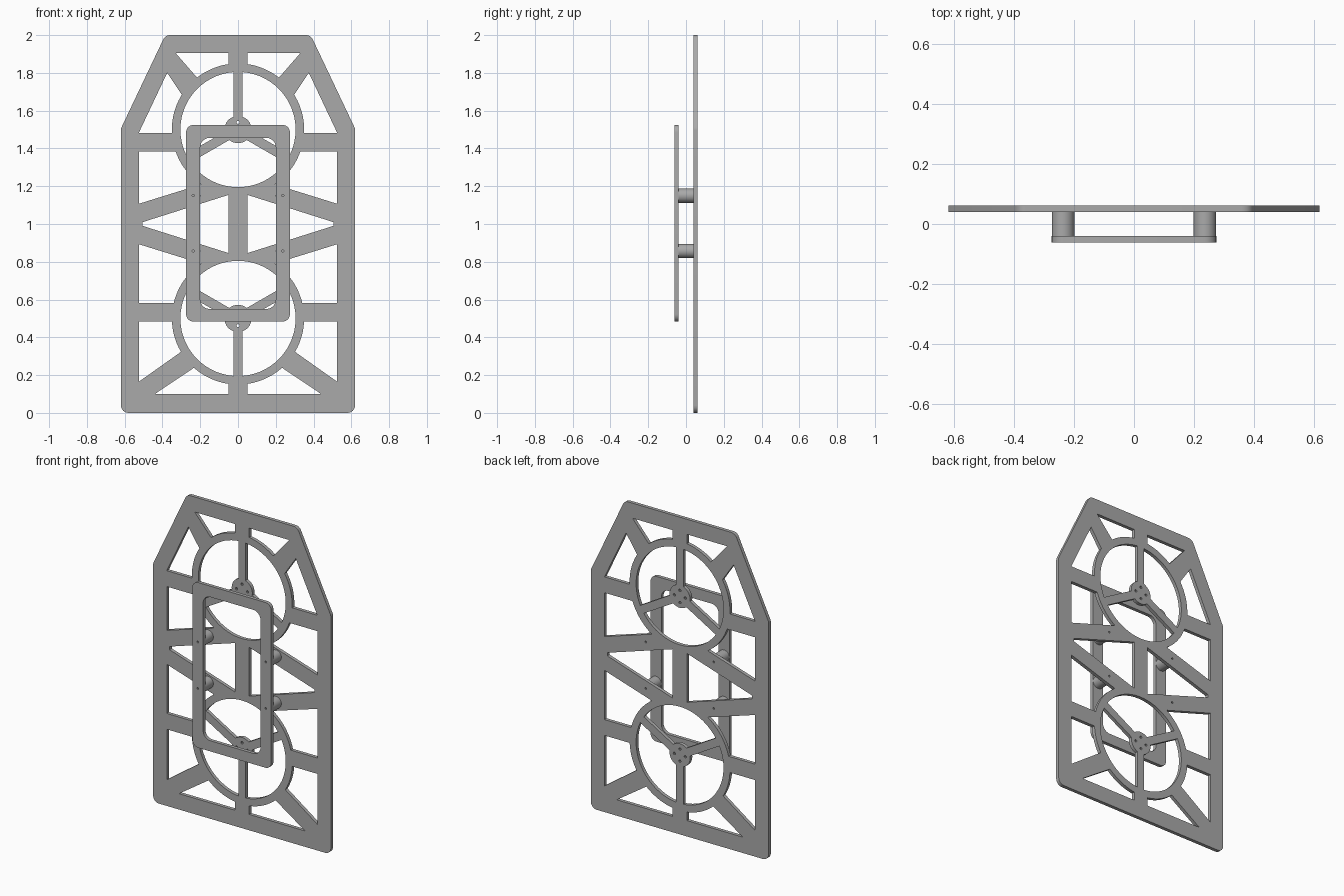
import bpy, bmesh
from math import pi, sin, cos, asin, atan2, radians
from mathutils import Vector

if "Cube" in bpy.data.objects:
    bpy.data.objects.remove(bpy.data.objects["Cube"], do_unlink=True)

grey = bpy.data.materials.new("mid grey")
grey.use_nodes = True
COLOUR = (0.4, 0.4, 0.4, 1)
grey.diffuse_color = COLOUR
grey.node_tree.nodes["Principled BSDF"].inputs["Base Color"].default_value = COLOUR

THICK = 0.022
PLATE_Y, PANEL_Y = 0.051, -0.051
RING_OUT, RING_IN, HUB, SPOKE = 0.35, 0.305, 0.072, 0.025


def arc(cx, cz, r, a0, a1, n=24):
    return [(cx + r * cos(a0 + (a1 - a0) * i / n), cz + r * sin(a0 + (a1 - a0) * i / n))
            for i in range(n + 1)]


def circle(cx, cz, r, n=16):
    return arc(cx, cz, r, 0, 2 * pi, n)[:-1]


def rounded(points, r, n=6):
    """Fillet every corner of a closed convex polygon."""
    out = []
    for i, p in enumerate(points):
        p = Vector(p)
        u = (Vector(points[i - 1]) - p).normalized()
        v = (Vector(points[(i + 1) % len(points)]) - p).normalized()
        half = u.angle(v) / 2
        c = p + (u + v).normalized() * r / sin(half)
        q0 = p + u * r * cos(half) / sin(half) - c
        q1 = p + v * r * cos(half) / sin(half) - c
        a0 = atan2(q0.y, q0.x)
        turn = (atan2(q1.y, q1.x) - a0 + pi) % (2 * pi) - pi
        out += arc(c.x, c.y, r, a0, a0 + turn, n)
    return out


def box(x, z0, z1):
    return [(-x, z0), (x, z0), (x, z1), (-x, z1)]


def mirrored(loop):
    return [(-x, z) for x, z in loop]


def ring_hole(cz, corners):
    """Close a hole with an arc of the ring, from its last corner to its first."""
    a0 = atan2(corners[-1][1] - cz, corners[-1][0])
    a1 = atan2(corners[0][1] - cz, corners[0][0])
    return corners[1:-1] + arc(0, cz, RING_OUT, a0, a1, 12)


def sheet(name, loops, y):
    """Extrude an outline with holes into an upright flat sheet."""
    curve = bpy.data.curves.new(name, "CURVE")
    curve.dimensions, curve.fill_mode, curve.extrude = "2D", "BOTH", THICK / 2
    for loop in loops:
        s = curve.splines.new("POLY")
        s.points.add(len(loop) - 1)
        for pt, (x, z) in zip(s.points, loop):
            pt.co = (x, z, 0, 1)
        s.use_cyclic_u = True
    helper = bpy.data.objects.new(name + " helper", curve)
    bpy.context.collection.objects.link(helper)
    deps = bpy.context.evaluated_depsgraph_get()
    mesh = bpy.data.meshes.new_from_object(helper.evaluated_get(deps))
    bpy.data.objects.remove(helper, do_unlink=True)
    bm = bmesh.new()
    bm.from_mesh(mesh)
    bmesh.ops.remove_doubles(bm, verts=bm.verts, dist=1e-5)
    for v in bm.verts:
        v.co = (v.co.x, y - v.co.z, v.co.y)
    bmesh.ops.recalc_face_normals(bm, faces=bm.faces)
    bm.to_mesh(mesh)
    bm.free()
    mesh.materials.clear()
    obj = bpy.data.objects.new(name, mesh)
    bpy.context.collection.objects.link(obj)
    finish(obj)


def finish(obj):
    obj.data.materials.append(grey)
    bpy.ops.object.select_all(action="DESELECT")
    obj.select_set(True)
    bpy.context.view_layer.objects.active = obj
    bpy.ops.object.shade_smooth_by_angle(angle=radians(30))


# Back plate: outline with clipped top corners
outline = rounded([(-0.62, 0), (0.62, 0), (0.62, 1.505), (0.385, 2), (-0.385, 2), (-0.62, 1.505)], 0.04)
loops = [outline]

# Openings around the two rings, one side then mirrored
side_holes = [
    ring_hole(1.5, [(0.05, 1.846), (0.05, 1.905), (0.33, 1.905), (0.217, 1.775)]),
    ring_hole(1.5, [(0.298, 1.685), (0.375, 1.8), (0.525, 1.483), (0.349, 1.483)]),
    ring_hole(1.5, [(0.33, 1.383), (0.525, 1.383), (0.525, 1.107), (0.195, 1.21)]),
    ring_hole(0.5, [(0.195, 0.79), (0.525, 0.893), (0.525, 0.583), (0.34, 0.583)]),
    ring_hole(0.5, [(0.349, 0.483), (0.525, 0.483), (0.525, 0.165), (0.302, 0.323)]),
    ring_hole(0.5, [(0.233, 0.239), (0.44, 0.1), (0.05, 0.1), (0.05, 0.154)]),
    [(0.05, 0.846), (0.505, 0.99), (0.505, 1.01), (0.05, 1.154)],
]
for hole in side_holes:
    loops += [hole, mirrored(hole)]

# Three-spoke openings inside each ring, with hub screw holes
for cz, first in ((1.5, pi / 2), (0.5, -pi / 2)):
    for k in range(3):
        a0 = first + k * 2 * pi / 3
        a1 = a0 + 2 * pi / 3
        d_in, d_out = asin(SPOKE / HUB), asin(SPOKE / RING_IN)
        loops.append(arc(0, cz, RING_IN, a0 + d_out, a1 - d_out)
                     + arc(0, cz, HUB, a1 - d_in, a0 + d_in, 8))
    for k in range(4):
        loops.append(circle(0.038 * cos(k * pi / 2), cz + 0.038 * sin(k * pi / 2), 0.008, 10))

# Shared mounting points
mounts = [(x, z) for x in (-0.237, 0.237) for z in (0.857, 1.15)]
screws = [circle(x, z, 0.006, 10) for x, z in mounts]
sheet("back_plate", loops + screws, PLATE_Y)

# Front frame
sheet("front_frame", [rounded(box(0.275, 0.483, 1.525), 0.04),
                      rounded(box(0.2, 0.55, 1.456), 0.05)] + screws, PANEL_Y)

# Standoffs between frame and plate
for i, (x, z) in enumerate(mounts):
    bpy.ops.mesh.primitive_cylinder_add(vertices=32, radius=0.0375, depth=0.08,
                                        location=(x, 0, z), rotation=(pi / 2, 0, 0))
    post = bpy.context.object
    post.name = f"standoff_{i + 1}"
    finish(post)
